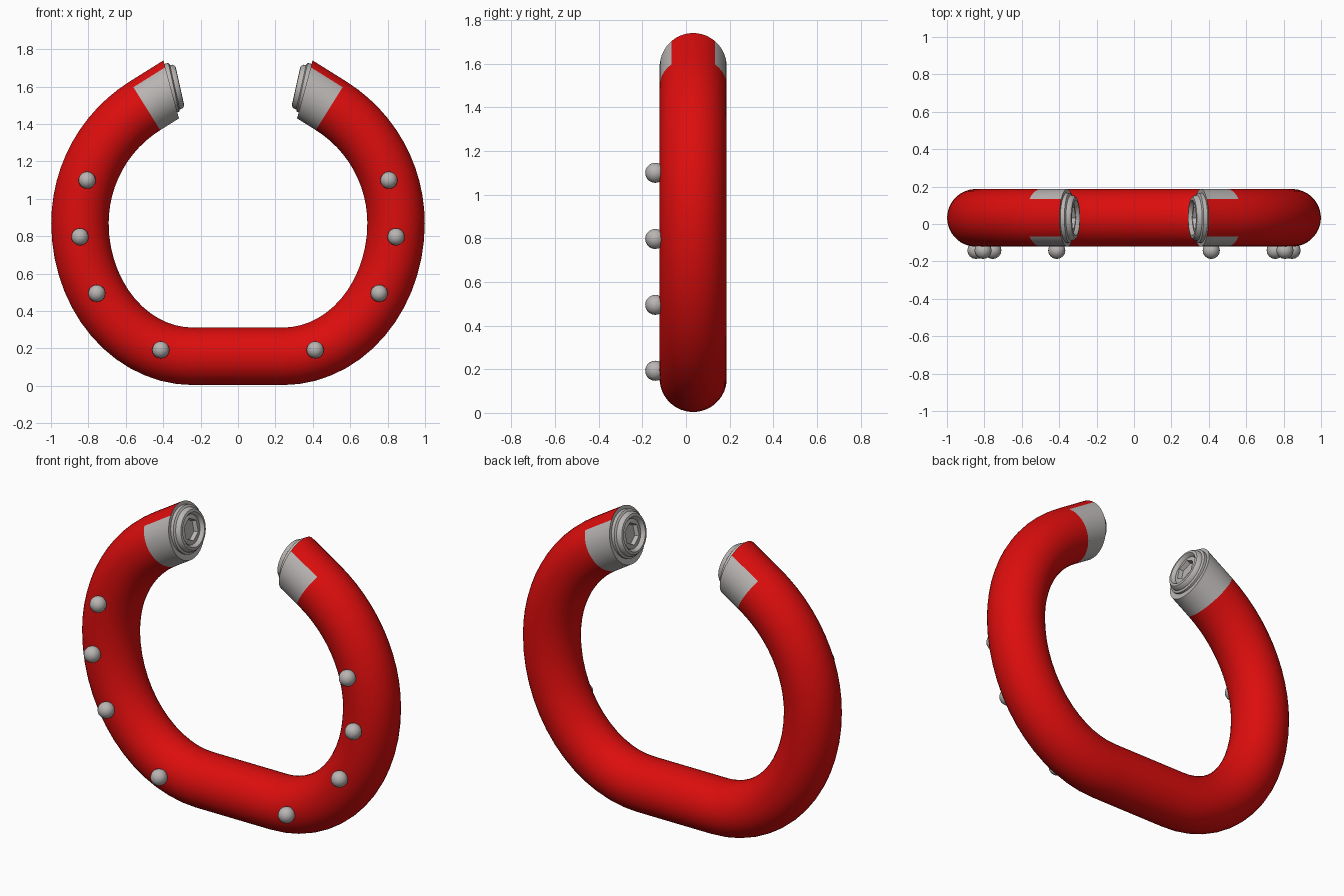
import bpy, bmesh
from math import sin, cos, pi, radians
from mathutils import Vector

if "Cube" in bpy.data.objects:
    bpy.data.objects.remove(bpy.data.objects["Cube"], do_unlink=True)


def material(name, rgb):
    m = bpy.data.materials.new(name)
    m.diffuse_color = (*rgb, 1)
    m.use_nodes = True
    bsdf = m.node_tree.nodes["Principled BSDF"]
    bsdf.inputs["Base Color"].default_value = (*rgb, 1)
    bsdf.inputs["Roughness"].default_value = 0.5
    return m


RED = material("red paint", (0.72, 0.004, 0.004))
SILVER = material("silver metal", (0.48, 0.46, 0.45))
Y = Vector((0, 1, 0))
CENTRE_Y = 0.033
RADIUS = 0.154
SIDES = 40


def finish(name, bm, mats, angle):
    """Turn a half model into a mirrored, smooth-shaded object."""
    bmesh.ops.recalc_face_normals(bm, faces=bm.faces)
    mesh = bpy.data.meshes.new(name)
    bm.to_mesh(mesh)
    bm.free()
    for m in mats:
        mesh.materials.append(m)
    ob = bpy.data.objects.new(name, mesh)
    bpy.context.collection.objects.link(ob)
    bpy.ops.object.select_all(action="DESELECT")
    ob.select_set(True)
    bpy.context.view_layer.objects.active = ob
    bpy.ops.object.shade_smooth_by_angle(angle=radians(angle))
    mirror = ob.modifiers.new("Mirror", "MIRROR")
    mirror.use_clip = True
    return ob


def bridge(bm, rings):
    """Skin neighbouring rings; returns faces grouped by band."""
    bands = []
    for a, b in zip(rings, rings[1:]):
        n = len(a)
        bands.append([bm.faces.new((a[i], a[(i + 1) % n], b[(i + 1) % n], b[i]))
                      for i in range(n)])
    return bands


# Centreline of one half: flat base, elliptical lower bend, round upper bend
path = [Vector((0, CENTRE_Y, 0.158))]
for i in range(15):
    t = -pi / 2 + i / 14 * pi / 2
    path.append(Vector((0.24 + 0.605 * cos(t), CENTRE_Y, 0.87 + 0.712 * sin(t))))
for i in range(1, 13):
    t = radians(58) * i / 12
    path.append(Vector((0.105 + 0.74 * cos(t), CENTRE_Y, 0.87 + 0.74 * sin(t))))
collar_start = len(path) - 1
tip_dir = Vector((-0.848, 0, 0.53))
for step in (0.08, 0.165):
    path.append(path[collar_start] + tip_dir * step)

# Tube with silver collar, cut at a slant at the tip
end_normal = Vector((-0.966, 0, 0.259)).normalized()
bm = bmesh.new()
rings = []
for i, p in enumerate(path):
    if i == 0:
        tan = Vector((1, 0, 0))
    elif i >= collar_start:
        tan = tip_dir.normalized()
    else:
        tan = (path[i + 1] - path[i - 1]).normalized()
    out = Vector((tan.z, 0, -tan.x))
    ring = []
    for k in range(SIDES):
        a = 2 * pi * (k + 0.5) / SIDES
        co = p + RADIUS * (out * cos(a) + Y * sin(a))
        if i == len(path) - 1:
            co -= tan * ((co - p).dot(end_normal) / tan.dot(end_normal))
        ring.append(bm.verts.new(co))
    rings.append(ring)
bands = bridge(bm, rings)
tip = bm.faces.new(rings[-1])
tip.material_index = 1
# Collar is silver except for a red strip along its outer edge
for band in bands[collar_start:]:
    for k, f in enumerate(band):
        a = 2 * pi * (k + 1) / SIDES
        f.material_index = 1 if cos(a) < cos(radians(39)) else 0
finish("magnet_body", bm, [RED, SILVER], 40)

# End cap: turned lip with a hexagonal socket (height, radius, is_hex)
profile = [(-0.01, 0.134, 0), (0.012, 0.134, 0), (0.018, 0.122, 0), (0.032, 0.12, 0),
           (0.044, 0.11, 0), (0.046, 0.096, 0), (0.036, 0.086, 0), (0.026, 0.082, 0),
           (0.03, 0.072, 1), (0.03, 0.064, 1), (0.006, 0.058, 1)]
axis = Vector((-0.976, 0, 0.217)).normalized()
side = axis.cross(Y)
centre = path[-1] + Vector((-0.002, 0, 0.008))
bm = bmesh.new()
rings = []
for h, r, is_hex in profile:
    ring = []
    for k in range(36):
        a = 2 * pi * k / 36
        rr = r * cos(pi / 6) / cos(a % (pi / 3) - pi / 6) if is_hex else r
        ring.append(bm.verts.new(centre + axis * h + rr * (side * cos(a) + Y * sin(a))))
    rings.append(ring)
bridge(bm, rings)
bm.faces.new(rings[0])
bm.faces.new(rings[-1])
finish("end_caps", bm, [SILVER], 35)

# Round studs along the front
bm = bmesh.new()
for x, z in ((0.413, 0.193), (0.755, 0.495), (0.845, 0.797), (0.807, 1.1)):
    made = bmesh.ops.create_uvsphere(bm, u_segments=16, v_segments=10, radius=0.046)
    bmesh.ops.translate(bm, verts=made["verts"], vec=(x, -0.141, z))
finish("front_studs", bm, [SILVER], 40)
